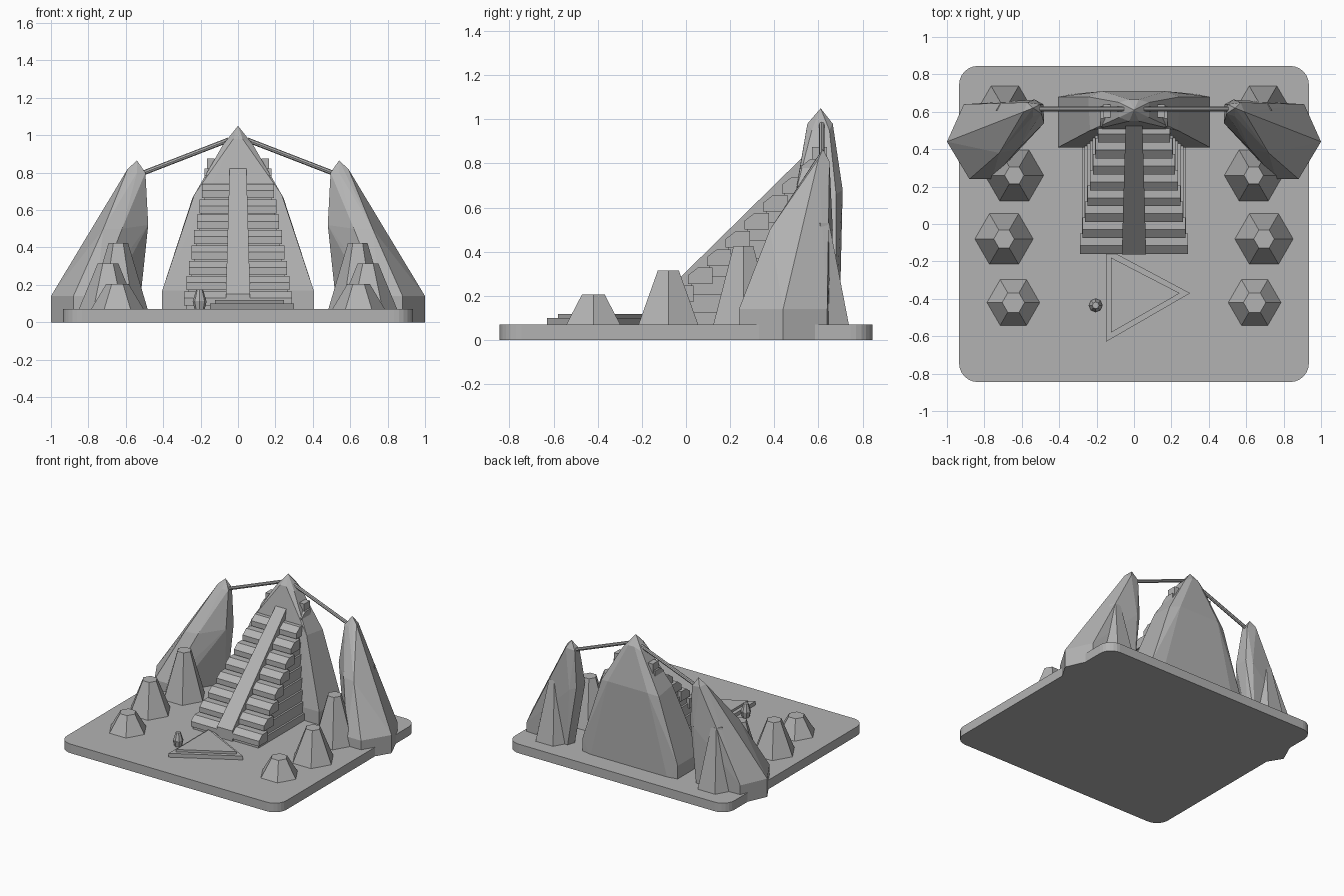
import bpy, bmesh, math
from mathutils import Vector

cube = bpy.data.objects.get("Cube")
if cube:
    bpy.data.objects.remove(cube, do_unlink=True)

stone = bpy.data.materials.new("grey stone")
stone.use_nodes = True
colour = (0.45, 0.45, 0.45, 1)
stone.diffuse_color = colour
stone.node_tree.nodes["Principled BSDF"].inputs["Base Color"].default_value = colour


def finish(name, bm):
    bmesh.ops.recalc_face_normals(bm, faces=bm.faces)
    mesh = bpy.data.meshes.new(name)
    bm.to_mesh(mesh)
    bm.free()
    mesh.materials.append(stone)
    obj = bpy.data.objects.new(name, mesh)
    bpy.context.collection.objects.link(obj)
    return obj


def hull(name, points):
    """Convex faceted solid around a few corner points."""
    bm = bmesh.new()
    for p in points:
        bm.verts.new(p)
    res = bmesh.ops.convex_hull(bm, input=bm.verts)
    loose = {v for v in res["geom_interior"] if isinstance(v, bmesh.types.BMVert)}
    bmesh.ops.delete(bm, geom=list(loose), context="VERTS")
    bmesh.ops.dissolve_limit(bm, angle_limit=0.02, verts=bm.verts, edges=bm.edges)
    return finish(name, bm)


def prism(name, outline, low, high):
    return hull(name, [(x, y, z) for x, y in outline for z in (low, high)])


def frustum(name, x, y, low, high, r1, r2, sides=6):
    bm = bmesh.new()
    bmesh.ops.create_cone(bm, cap_ends=True, segments=sides, radius1=r1, radius2=r2, depth=high - low)
    # Corners point along x
    bmesh.ops.rotate(bm, verts=bm.verts, cent=(0, 0, 0),
                     matrix=Vector((0, 1, 0)).rotation_difference(Vector((1, 0, 0))).to_matrix())
    bmesh.ops.translate(bm, verts=bm.verts, vec=(x, y, (low + high) / 2))
    return finish(name, bm)


def rod(name, a, b, radius):
    a, b = Vector(a), Vector(b)
    bm = bmesh.new()
    bmesh.ops.create_cone(bm, cap_ends=True, segments=8, radius1=radius, radius2=radius, depth=(b - a).length)
    bmesh.ops.rotate(bm, verts=bm.verts, cent=(0, 0, 0),
                     matrix=(b - a).to_track_quat("Z", "Y").to_matrix())
    bmesh.ops.translate(bm, verts=bm.verts, vec=(a + b) / 2)
    return finish(name, bm)


def box(name, x0, x1, y0, y1, z0, z1):
    return prism(name, [(x0, y0), (x1, y0), (x1, y1), (x0, y1)], z0, z1)


# Rounded base slab
corner = 0.1
slab = []
for i in range(4):
    sx, sy = [(1, 1), (-1, 1), (-1, -1), (1, -1)][i]
    for k in range(7):
        a = math.pi / 2 * (i + k / 6)
        slab.append((sx * (0.935 - corner) + corner * math.cos(a),
                     sy * (0.845 - corner) + corner * math.sin(a)))
prism("base_slab", slab, 0, 0.07)

# Central spire, symmetric in x
half = [(.405, .41, .05), (.405, .41, .17), (.405, .68, .05), (.405, .68, .17),
        (.33, .695, .05), (.235, .50, .68), (.245, .68, .66), (.17, .71, .68),
        (.08, .57, .95), (.08, .65, .95), (.025, .55, .98), (.025, .665, .98), (0, .61, 1.05)]
hull("central_spire", [(s * x, y, z) for x, y, z in half for s in (1, -1)])

# Leaning side spires
side = [(1, .44, 0), (1, .44, .14), (.88, .24, 0), (.88, .24, .14), (.76, .24, 0), (.76, .24, .14),
        (.91, .64, 0), (.91, .64, .14), (.53, .60, .05), (.55, .66, .05),
        (.72, .38, .5), (.62, .40, .5), (.48, .54, .52), (.485, .64, .52), (.53, .665, .5),
        (.495, .59, .80), (.50, .64, .80), (.54, .575, .8), (.59, .60, .82), (.57, .65, .81),
        (.54, .62, .865)]
# x, y, height, bottom radius, top radius of each standing stone
stones = [(.645, -.42, .205, .147, .06), (.695, -.08, .315, .16, .055),
          (.64, .26, .425, .16, .052), (.69, .61, .53, .15, .045)]
for s, label in ((1, "left"), (-1, "right")):
    hull(label + "_spire", [(s * x, y, z) for x, y, z in side])
    for n, (x, y, top, r1, r2) in enumerate(stones, 1):
        frustum(f"{label}_standing_stone_{n}", s * x, y, 0.06, top, r1, r2)
    rod(label + "_tie_rod", (s * .05, .615, .975), (s * .51, .615, .797), .013)
    a, b = sorted((s * .125, s * .165))
    box(label + "_peg", a, b, .57, .64, .75, .875)

# Staircase: tapering steps with sloped noses and a narrower body
for i in range(9):
    y = -.16 + .085 * i
    z = .125 + .082 * i
    w = .29 - .014 * i
    back = .55
    hull(f"step_{i + 1}_body", [(s * (w - .012), yy, zz) for s in (1, -1)
         for yy, zz in ((y + .012, .05), (y + .012, z), (back, z), (back, .05))])
    hull(f"step_{i + 1}_tread", [(s * w, y + dy, z + dz) for s in (1, -1)
         for dy, dz in ((0, -.035), (0, .005), (.045, .04), (.11, .04), (.11, -.035))])

# Sloping central ramp
hull("stair_ramp", [(s * w, y, z) for s in (1, -1) for w, y, z in
     ((.065, -.162, .05), (.065, -.162, .15), (.045, .53, .83), (.045, .53, .05))])

# Two-tier triangular dais
prism("dais_lower", [(-.15, -.13), (-.15, -.63), (.3, -.37)], .06, .1)
prism("dais_upper", [(-.122, -.18), (-.122, -.58), (.245, -.37)], .06, .118)

# Small marker stone
frustum("marker_foot", -.205, -.435, .06, .115, .025, .038, 8)
frustum("marker_stone", -.205, -.435, .115, .175, .036, .018, 8)
